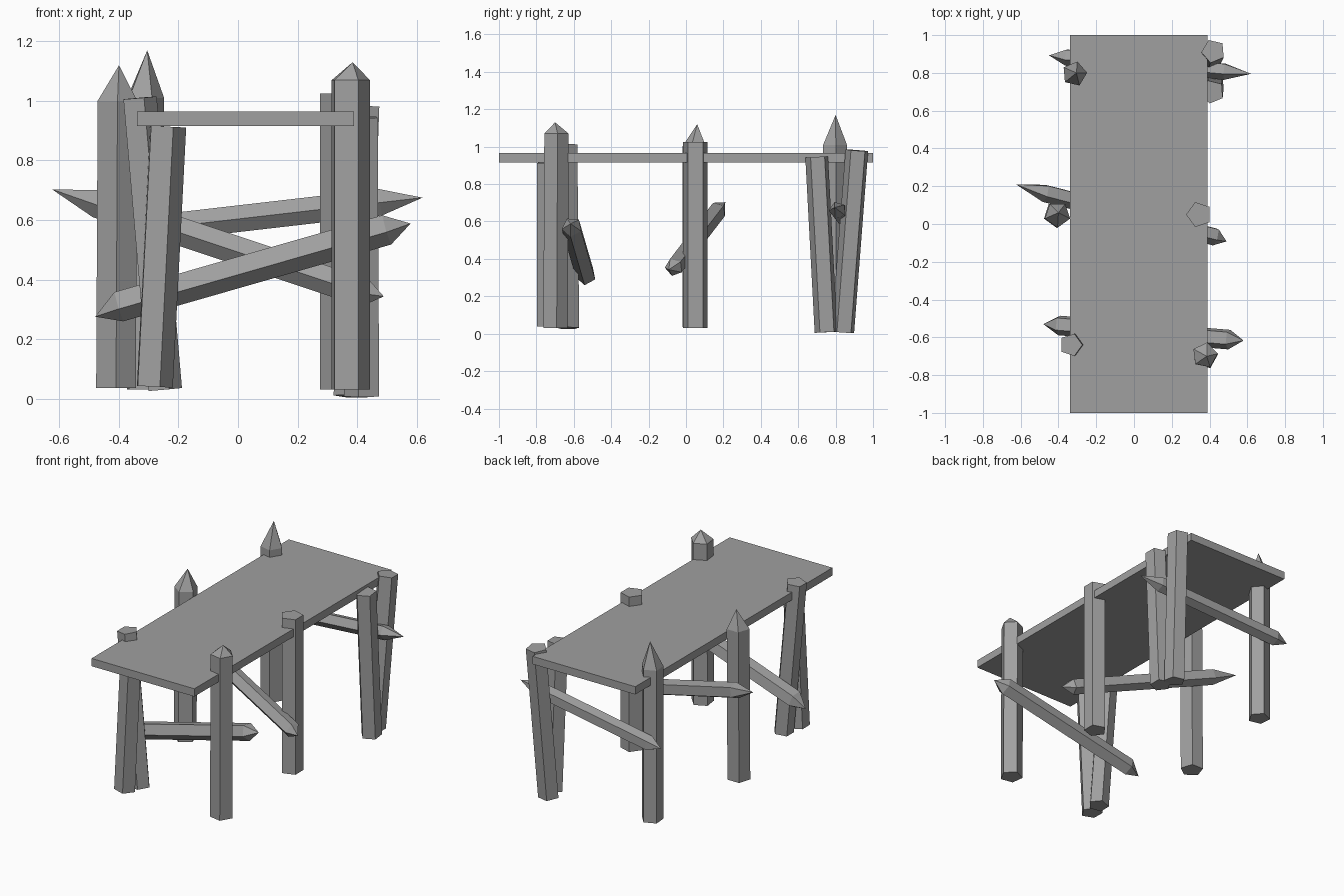
import bpy
import bmesh
from math import cos, sin, radians, pi
from mathutils import Vector

if "Cube" in bpy.data.objects:
    bpy.data.objects.remove(bpy.data.objects["Cube"], do_unlink=True)

# One grey for all the timber
timber = bpy.data.materials.new("timber grey")
timber.use_nodes = True
grey = (0.35, 0.35, 0.35, 1)
timber.diffuse_color = grey
timber.node_tree.nodes["Principled BSDF"].inputs["Base Color"].default_value = grey

SIDES = 5


def finish(name, bm):
    bmesh.ops.recalc_face_normals(bm, faces=bm.faces)
    mesh = bpy.data.meshes.new(name)
    bm.to_mesh(mesh)
    bm.free()
    mesh.materials.append(timber)
    obj = bpy.data.objects.new(name, mesh)
    bpy.context.collection.objects.link(obj)


def stake(name, start, end, radius, turn=0, start_tip=None, end_tip=None):
    """Five-sided log between two points, each end flat or sharpened to a tip."""
    start, end = Vector(start), Vector(end)
    axis = (end - start).normalized()
    # Upright logs measure their turn from +x, lying logs from the vertical
    guide = Vector((1, 0, 0)) if abs(axis.z) > 0.7 else Vector((0, 0, 1))
    u = (guide - axis * guide.dot(axis)).normalized()
    v = axis.cross(u)
    bm = bmesh.new()
    rings = []
    for centre in (start, end):
        ring = []
        for i in range(SIDES):
            a = radians(turn) + 2 * pi * i / SIDES
            ring.append(bm.verts.new(centre + radius * (u * cos(a) + v * sin(a))))
        rings.append(ring)
    for i in range(SIDES):
        j = (i + 1) % SIDES
        bm.faces.new((rings[0][i], rings[0][j], rings[1][j], rings[1][i]))
    for ring, tip in zip(rings, (start_tip, end_tip)):
        if tip is None:
            bm.faces.new(ring)
        else:
            point = bm.verts.new(tip)
            for i in range(SIDES):
                bm.faces.new((ring[i], ring[(i + 1) % SIDES], point))
    finish(name, bm)


# Table top
bm = bmesh.new()
bmesh.ops.create_cube(bm, size=1)
bmesh.ops.scale(bm, vec=(0.73, 2, 0.05), verts=bm.verts)
bmesh.ops.translate(bm, vec=(0.025, 0, 0.94), verts=bm.verts)
finish("table_top", bm)

# Upright posts, three of them sharpened
stake("front_left_post", (0.375, -0.7, 0.03), (0.375, -0.695, 1.07), 0.069, -65,
      end_tip=(0.385, -0.7, 1.13))
stake("middle_left_post", (0.345, 0.05, 0.03), (0.345, 0.05, 1.025), 0.069, 180)
stake("middle_right_post", (-0.41, 0.05, 0.035), (-0.405, 0.05, 1.0), 0.07, -90,
      end_tip=(-0.4, 0.06, 1.12))
stake("back_right_post", (-0.315, 0.795, 0.03), (-0.315, 0.795, 1.01), 0.067, 5,
      end_tip=(-0.305, 0.8, 1.17))

# Crossed leg pairs
stake("front_right_leg_outer", (-0.25, -0.63, 0.03), (-0.335, -0.64, 1.01), 0.062)
stake("front_right_leg_inner", (-0.285, -0.735, 0.04), (-0.24, -0.735, 0.914), 0.066, -70)
stake("back_left_leg_inner", (0.42, 0.75, 0.008), (0.415, 0.7, 0.945), 0.064, 40)
stake("back_left_leg_outer", (0.385, 0.84, 0.008), (0.42, 0.915, 0.98), 0.064, 185)

# Slanted cross bars, sharpened at both ends
stake("front_bar", (-0.4, -0.535, 0.312), (0.5, -0.61, 0.57), 0.055, 30,
      (-0.48, -0.53, 0.275), (0.58, -0.617, 0.588))
stake("middle_bar", (-0.47, 0.165, 0.655), (0.43, -0.065, 0.355), 0.05, 20,
      (-0.625, 0.21, 0.703), (0.49, -0.092, 0.343))
stake("back_bar", (-0.36, 0.885, 0.563), (0.48, 0.81, 0.66), 0.047, 20,
      (-0.45, 0.893, 0.553), (0.62, 0.795, 0.675))
